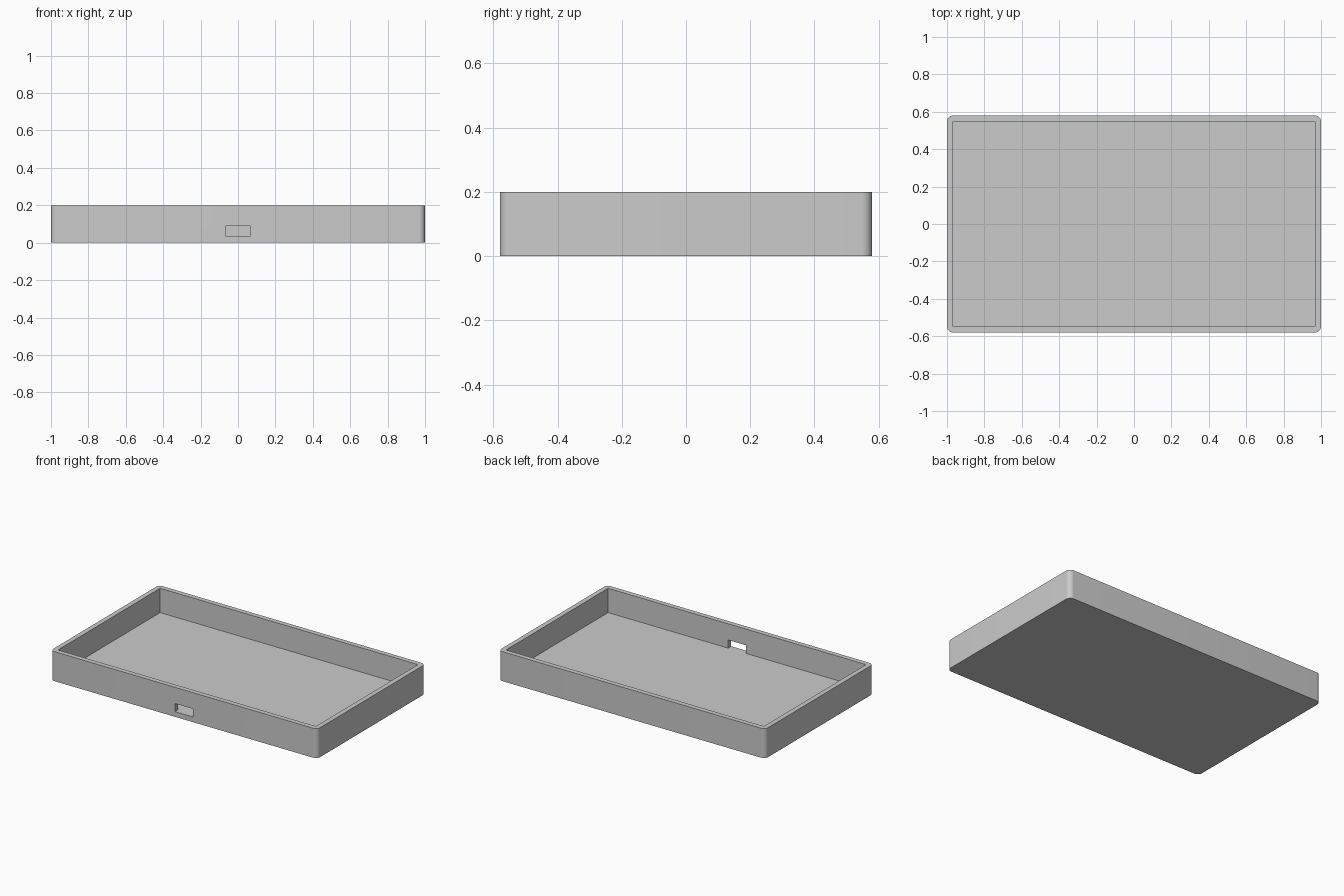
import bpy, bmesh, math

if "Cube" in bpy.data.objects:
    bpy.data.objects.remove(bpy.data.objects["Cube"], do_unlink=True)

HALF_X, HALF_Y, HEIGHT = 1.0, 0.58, 0.2
WALL = 0.033
FLOOR = 0.035

grey = bpy.data.materials.new("light grey")
grey.use_nodes = True
colour = (0.6, 0.6, 0.6, 1)
grey.diffuse_color = colour
grey.node_tree.nodes["Principled BSDF"].inputs["Base Color"].default_value = colour


def box(name, low, high, corner=0):
    """Box between two corners, optionally with rounded upright edges."""
    bm = bmesh.new()
    bmesh.ops.create_cube(bm, size=1)
    for v in bm.verts:
        v.co = [l if c < 0 else h for c, l, h in zip(v.co, low, high)]
    if corner:
        upright = [e for e in bm.edges
                   if abs(e.verts[0].co.z - e.verts[1].co.z) > 0.01]
        bmesh.ops.bevel(bm, geom=upright, offset=corner, segments=10,
                        profile=0.5, affect='EDGES')
    mesh = bpy.data.meshes.new(name)
    bm.to_mesh(mesh)
    bm.free()
    mesh.materials.append(grey)
    obj = bpy.data.objects.new(name, mesh)
    bpy.context.collection.objects.link(obj)
    return obj


def cut(target, cutter):
    cutter.hide_render = True
    mod = target.modifiers.new("cut", 'BOOLEAN')
    mod.operation = 'DIFFERENCE'
    mod.solver = 'EXACT'
    mod.object = cutter
    bpy.ops.object.modifier_apply(modifier=mod.name)
    bpy.data.objects.remove(cutter, do_unlink=True)


# Tray body with rounded outer corners
tray = box("tray", (-HALF_X, -HALF_Y, 0), (HALF_X, HALF_Y, HEIGHT), WALL)
bpy.context.view_layer.objects.active = tray
tray.select_set(True)

# Square-cornered hollow, open at the top
ix, iy = HALF_X - WALL, HALF_Y - WALL
cut(tray, box("hollow", (-ix, -iy, FLOOR), (ix, iy, HEIGHT + 0.1)))

# Cable slot through the front wall, level with the floor
cut(tray, box("slot", (-0.067, -HALF_Y - 0.1, FLOOR), (0.067, -iy + 0.1, 0.09)))

bpy.ops.object.shade_smooth_by_angle(angle=math.radians(30))
